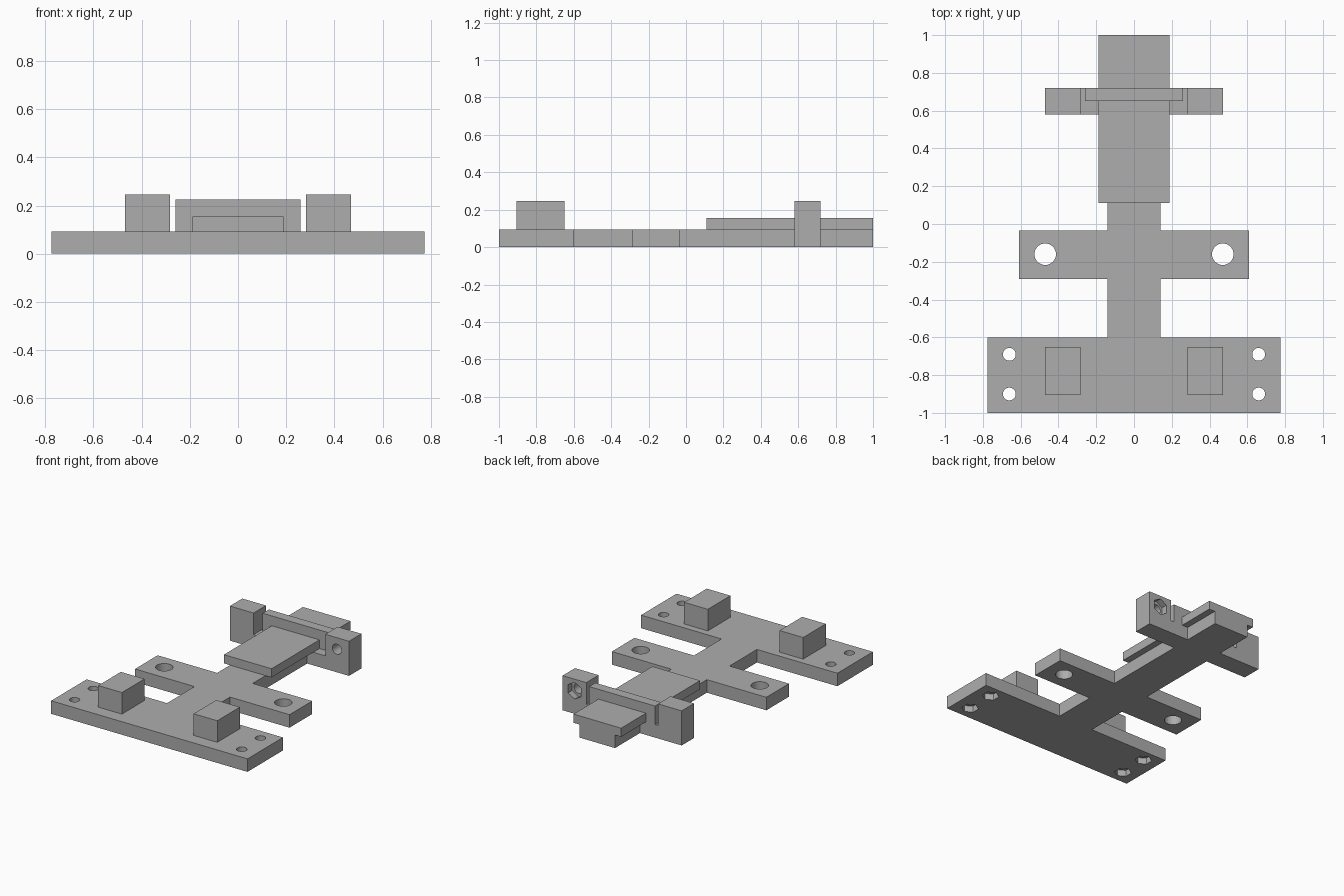
import bpy, bmesh, math
from mathutils import Matrix

old = bpy.data.objects.get("Cube")
if old:
    bpy.data.objects.remove(old)

grey = bpy.data.materials.new("plain grey")
grey.use_nodes = True
colour = (0.42, 0.42, 0.42, 1)
grey.diffuse_color = colour
grey.node_tree.nodes["Principled BSDF"].inputs["Base Color"].default_value = colour

TOP = 0.093  # thickness of the flat frame


def finish(bm, name):
    bmesh.ops.recalc_face_normals(bm, faces=bm.faces)
    mesh = bpy.data.meshes.new(name)
    bm.to_mesh(mesh)
    bm.free()
    mesh.materials.append(grey)
    ob = bpy.data.objects.new(name, mesh)
    bpy.context.collection.objects.link(ob)
    return ob


def box(name, x, y, z):
    bm = bmesh.new()
    bmesh.ops.create_cube(bm, size=1)
    for v in bm.verts:
        for i, (lo, hi) in enumerate((x, y, z)):
            v.co[i] = lo if v.co[i] < 0 else hi
    return finish(bm, name)


def drill(target, name, centre, radius, depth, sides=32, axis="Z"):
    """Cut a round or many-sided hole centred on a point."""
    bm = bmesh.new()
    turn = Matrix.Rotation(math.pi / 2, 4, "X") if axis == "Y" else Matrix()
    bmesh.ops.create_cone(bm, cap_ends=True, segments=sides, radius1=radius,
                          radius2=radius, depth=depth,
                          matrix=Matrix.Translation(centre) @ turn)
    cutter = finish(bm, name)
    cutter.hide_render = True
    mod = target.modifiers.new(name, "BOOLEAN")
    mod.operation = "DIFFERENCE"
    mod.solver = "EXACT"
    mod.object = cutter
    bpy.context.view_layer.objects.active = target
    bpy.ops.object.modifier_apply(modifier=name)
    bpy.data.objects.remove(cutter)


# Flat frame: foot plate, cross arms, spine and rear crossbar as one outline
half = [(0.775, -1), (0.775, -0.6), (0.14, -0.6), (0.14, -0.29),
        (0.61, -0.29), (0.61, -0.035), (0.14, -0.035), (0.14, 0.58),
        (0.47, 0.58), (0.47, 0.72), (0.14, 0.72), (0.14, 1)]
outline = half + [(-x, y) for x, y in reversed(half)]
bm = bmesh.new()
face = bm.faces.new([bm.verts.new((x, y, 0)) for x, y in outline])
up = bmesh.ops.extrude_face_region(bm, geom=[face])["geom"]
bmesh.ops.translate(bm, vec=(0, 0, TOP),
                    verts=[g for g in up if isinstance(g, bmesh.types.BMVert)])
frame = finish(bm, "frame")

# Screw holes with nut pockets underneath, and larger holes in the arms
for side in (-1, 1):
    drill(frame, "arm_hole", (side * 0.47, -0.16, 0.05), 0.057, 0.4)
    for y in (-0.69, -0.9):
        drill(frame, "screw_hole", (side * 0.66, y, 0.05), 0.034, 0.4)
        drill(frame, "nut_pocket", (side * 0.66, y, 0), 0.056, 0.09, 6)

# Blocks on the foot plate and posts on the crossbar
posts = {}
for side, label in ((-1, "right"), (1, "left")):
    x = sorted((side * 0.283, side * 0.47))
    box(label + "_block", x, (-0.905, -0.65), (TOP, 0.247))
    posts[label] = box(label + "_post", x, (0.58, 0.72), (TOP, 0.247))

# Sideways screw hole and nut pocket through one post
drill(posts["left"], "post_hole", (0.375, 0.65, 0.165), 0.036, 0.4, 32, "Y")
drill(posts["left"], "post_nut_pocket", (0.375, 0.72, 0.165), 0.06, 0.09, 6, "Y")

# Upright wall between the posts and the long top plate
box("wall", (-0.26, 0.26), (0.65, 0.72), (TOP, 0.225))
box("front_top_plate", (-0.188, 0.188), (0.11, 0.65), (TOP, 0.155))
box("rear_top_plate", (-0.188, 0.188), (0.72, 1), (TOP, 0.155))
